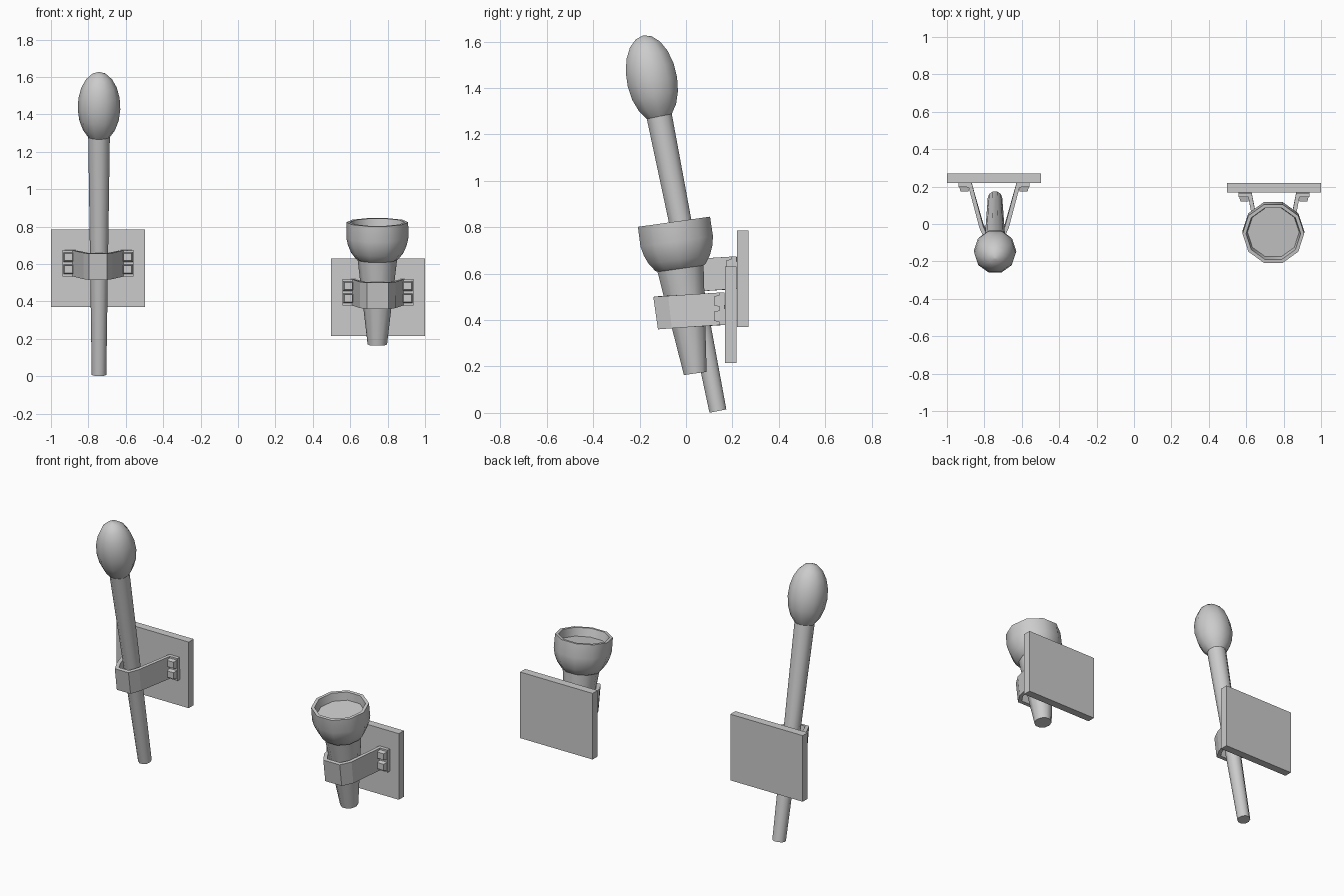
import bpy, bmesh
from math import sin, cos, pi, radians, acos

if "Cube" in bpy.data.objects:
    bpy.data.objects.remove(bpy.data.objects["Cube"])

SIDES = 10


def finish(name, bm, smooth=True):
    bmesh.ops.remove_doubles(bm, verts=bm.verts, dist=1e-5)
    bmesh.ops.recalc_face_normals(bm, faces=bm.faces)
    me = bpy.data.meshes.new(name)
    bm.to_mesh(me)
    bm.free()
    ob = bpy.data.objects.new(name, me)
    bpy.context.collection.objects.link(ob)
    if smooth:
        bpy.ops.object.select_all(action='DESELECT')
        ob.select_set(True)
        bpy.context.view_layer.objects.active = ob
        bpy.ops.object.shade_smooth_by_angle(angle=radians(40))
    return ob


def lathe(name, profile, base, tilt):
    """Revolve (radius, height) points, capped at both ends, leaning forward."""
    bm = bmesh.new()
    rings = [[bm.verts.new((r * cos(2 * pi * i / SIDES), r * sin(2 * pi * i / SIDES), h))
              for i in range(SIDES)] for r, h in profile]
    for a, b in zip(rings, rings[1:]):
        for i in range(SIDES):
            j = (i + 1) % SIDES
            bm.faces.new((a[i], a[j], b[j], b[i]))
    bm.faces.new(rings[0])
    bm.faces.new(rings[-1])
    ob = finish(name, bm)
    ob.location = base
    ob.rotation_euler = (tilt, 0, 0)
    return ob


def box(name, center, size, taper=1.0):
    """Box whose front (-y) face can be narrower than its back."""
    bm = bmesh.new()
    bmesh.ops.create_cube(bm, size=1)
    for v in bm.verts:
        k = taper if v.co.y < 0 else 1
        v.co = (v.co.x * size[0] * k, v.co.y * size[1], v.co.z * size[2] * k)
    ob = finish(name, bm, False)
    ob.location = center
    return ob


def wall_mount(prefix, x, wall, z, front, half):
    """Back plate, bent strap and four bolts; wall is the plate's front y."""
    box(prefix + "_back_plate", (x, wall + 0.025, z), (0.503, 0.05, 0.415))
    zc = z + 0.027
    side = [(0.19, wall - 0.012), (0.128, wall - 0.012), (half, front + 0.055), (half * 0.6, front)]
    path = [(-px, py) for px, py in side] + side[::-1]
    bm = bmesh.new()
    cols = []
    for px, py in path:
        k = (wall - py) / (wall - front)      # 0 at the wall, 1 at the front
        cols.append([bm.verts.new((x + px, py - s * 0.01 * k, zc + s * 0.07 - 0.018 * k))
                     for s in (-1, 1)])
    for a, b in zip(cols, cols[1:]):
        bm.faces.new((a[0], b[0], b[1], a[1]))
    strap = finish(prefix + "_strap", bm, False)
    mod = strap.modifiers.new("thickness", 'SOLIDIFY')
    mod.thickness = 0.022
    mod.offset = 0
    mod.use_even_offset = True
    for sx in (-1, 1):
        for sz in (-1, 1):
            box(prefix + "_bolt", (x + sx * 0.158, wall - 0.034, zc + sz * 0.033),
                (0.056, 0.026, 0.052), 0.75)


# Tall torch: tapered stick and egg-shaped head
lean = radians(11.25)
stick_base = (-0.743, 0.1375, 0.008)
lathe("torch_stick", [(0.039, 0), (0.058, 1.31)], stick_base, lean)
a0 = -acos(0.057 / 0.114)
head = []
for i in range(9):
    a = a0 + (pi / 2 - a0) * i / 8
    head.append((max(0.114 * cos(a), 0.002), 1.459 + 0.191 * sin(a)))
lathe("torch_head", head, stick_base, lean)
wall_mount("torch", -0.748, 0.22, 0.5775, -0.065, 0.068)

# Short torch: tapered handle and hollow bowl
lean = radians(8)
handle_base = (0.745, 0.04, 0.17)
lathe("bowl_handle", [(0.052, 0), (0.107, 0.47)], handle_base, lean)
lathe("bowl", [(0.095, 0.45), (0.115, 0.462), (0.14, 0.495), (0.157, 0.535), (0.166, 0.575),
               (0.165, 0.66), (0.146, 0.66), (0.138, 0.61)], handle_base, lean)
wall_mount("bowl", 0.748, 0.168, 0.4225, -0.12, 0.085)
